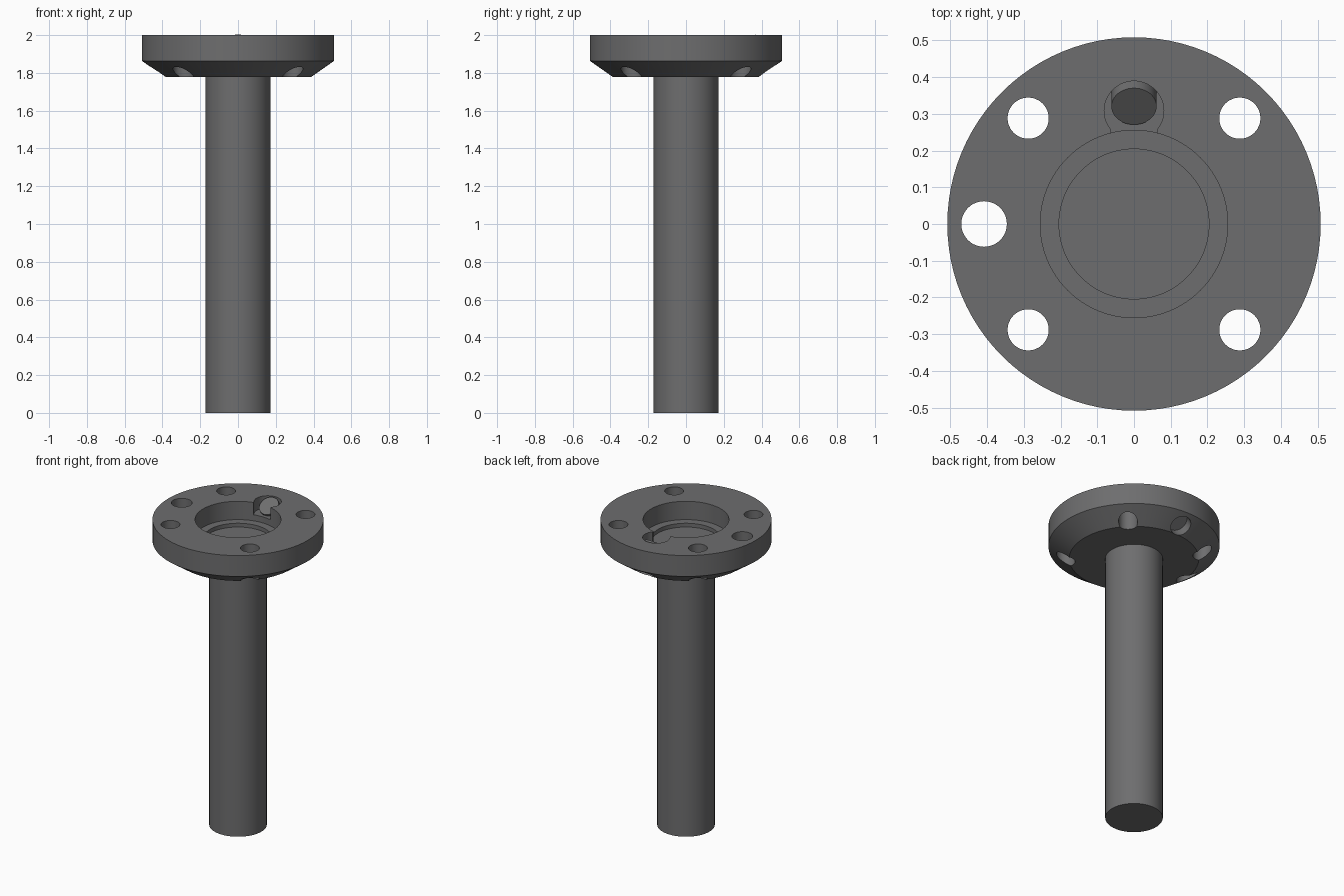
import bpy, bmesh, math
from mathutils import Vector, Matrix

if "Cube" in bpy.data.objects:
    bpy.data.objects.remove(bpy.data.objects["Cube"])


def new_object(name, bm):
    bmesh.ops.recalc_face_normals(bm, faces=bm.faces[:])
    mesh = bpy.data.meshes.new(name)
    bm.to_mesh(mesh)
    bm.free()
    ob = bpy.data.objects.new(name, mesh)
    bpy.context.collection.objects.link(ob)
    return ob


def lathe(name, profile, steps=96):
    bm = bmesh.new()
    verts = [bm.verts.new((r, 0, z)) for r, z in profile]
    edges = [bm.edges.new(p) for p in zip(verts, verts[1:])]
    bmesh.ops.spin(bm, geom=verts + edges, cent=(0, 0, 0), axis=(0, 0, 1),
                   angle=math.tau, steps=steps, use_duplicate=False)
    bmesh.ops.remove_doubles(bm, verts=bm.verts[:], dist=1e-5)
    return new_object(name, bm)


def rod(name, a, b, r, segs=48):
    a, b = Vector(a), Vector(b)
    bm = bmesh.new()
    rot = (b - a).to_track_quat('Z', 'Y').to_matrix().to_4x4()
    bmesh.ops.create_cone(bm, cap_ends=True, segments=segs, radius1=r, radius2=r,
                          depth=(b - a).length,
                          matrix=Matrix.Translation((a + b) / 2) @ rot)
    return new_object(name, bm)


def cut(target, cutter):
    cutter.hide_render = True
    mod = target.modifiers.new("cut", 'BOOLEAN')
    mod.operation, mod.solver, mod.object = 'DIFFERENCE', 'EXACT', cutter
    bpy.context.view_layer.objects.active = target
    bpy.ops.object.modifier_apply(modifier=mod.name)
    bpy.data.objects.remove(cutter)


# Flange with chamfered underside and stepped central recess
flange = lathe("flange", [(0, 1.777), (0.385, 1.777), (0.508, 1.863), (0.508, 2),
                          (0.255, 2), (0.255, 1.88), (0.204, 1.88), (0.204, 1.855),
                          (0, 1.855)])

# Bolt holes and the larger locating hole
holes = [(sx * 0.288, sy * 0.288, 0.056) for sx in (-1, 1) for sy in (-1, 1)]
holes.append((-0.408, 0, 0.062))
for x, y, r in holes:
    cut(flange, rod("hole_cutter", (x, y, 1.7), (x, y, 2.1), r))

# Cable socket: counterbore, slot into the recess, slanted bore from below
cut(flange, rod("counterbore_cutter", (0, 0.308, 1.92), (0, 0.308, 2.1), 0.081))
bm = bmesh.new()
bmesh.ops.create_cube(bm, size=1, matrix=Matrix.Translation((0, 0.255, 2.0))
                      @ Matrix.Diagonal((0.124, 0.11, 0.16, 1)))
cut(flange, new_object("slot_cutter", bm))
plug_top = Vector((0, 0.32, 1.967))
exit_point = Vector((0, 0.432, 1.813))
axis = (plug_top - exit_point).normalized()
cut(flange, rod("lower_bore_cutter", exit_point - axis * 0.15, exit_point + axis * 0.06, 0.064))

# Slanted plug standing in the socket
plug = rod("socket_plug", exit_point + axis * 0.09, plug_top, 0.0615)

# Shaft
shaft = rod("shaft", (0, 0, 0), (0, 0, 1.79), 0.171, 64)

dark = bpy.data.materials.new("dark_grey")
dark.diffuse_color = (0.155, 0.155, 0.158, 1)
dark.use_nodes = True
dark.node_tree.nodes["Principled BSDF"].inputs["Base Color"].default_value = dark.diffuse_color
for ob in (flange, plug, shaft):
    ob.data.materials.clear()
    ob.data.materials.append(dark)
    bpy.ops.object.select_all(action='DESELECT')
    ob.select_set(True)
    bpy.context.view_layer.objects.active = ob
    bpy.ops.object.shade_smooth_by_angle(angle=math.radians(30))
